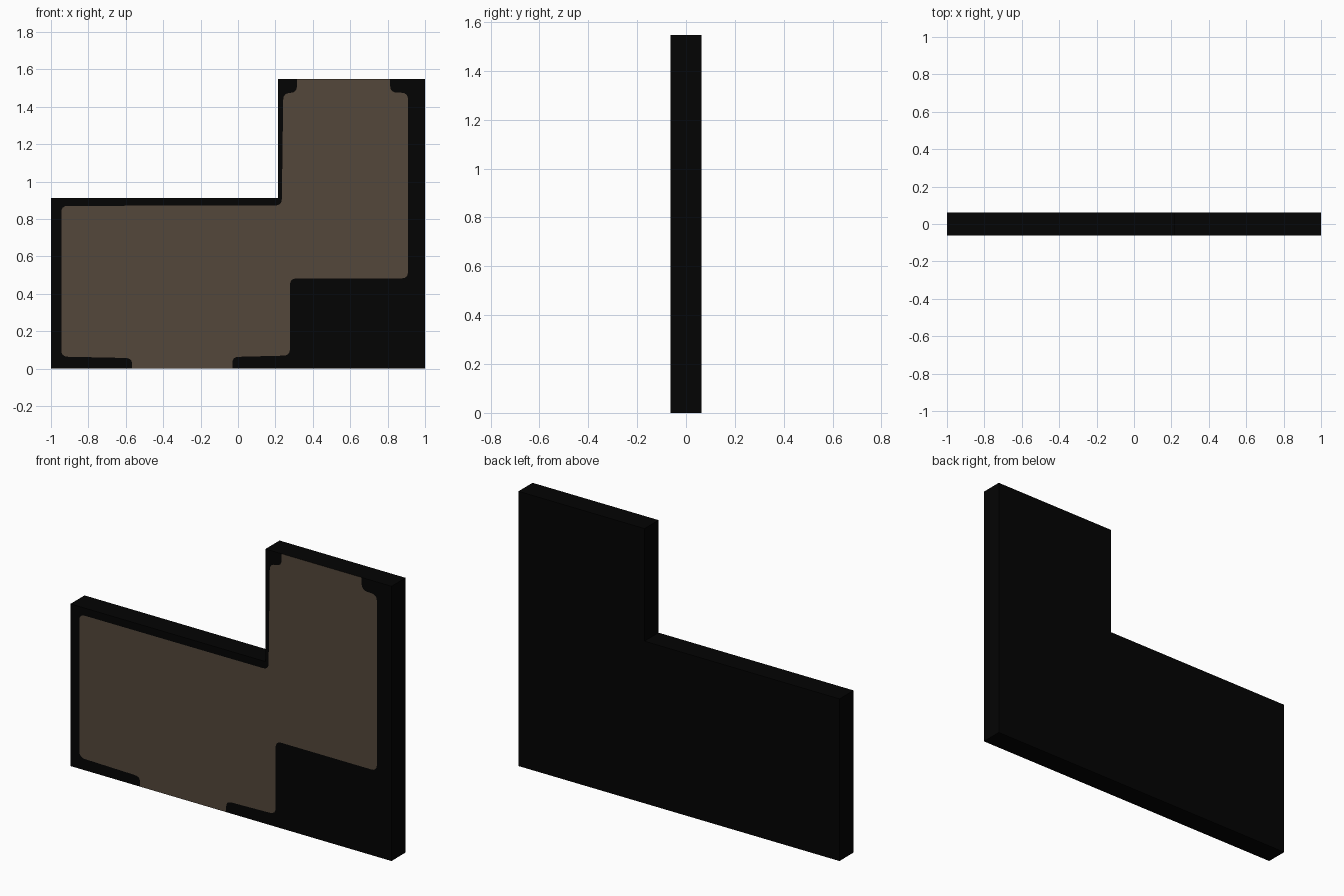
import bpy, bmesh
from mathutils import Vector

if "Cube" in bpy.data.objects:
    bpy.data.objects.remove(bpy.data.objects["Cube"])

HALF = 0.0625  # half the slab thickness
TOP = 1.547


def material(name, rgb):
    m = bpy.data.materials.new(name)
    m.diffuse_color = (*rgb, 1.0)
    m.use_nodes = True
    m.node_tree.nodes["Principled BSDF"].inputs["Base Color"].default_value = m.diffuse_color
    return m


def rounded(path, r=0.035, steps=4):
    """Round every inner corner of an open path."""
    pts = [Vector(p) for p in path]
    out = [pts[0]]
    for a, b, c in zip(pts, pts[1:], pts[2:]):
        p = b + (a - b).normalized() * min(r, (a - b).length * 0.48)
        q = b + (c - b).normalized() * min(r, (c - b).length * 0.48)
        for i in range(steps + 1):
            t = i / steps
            out.append(p * (1 - t) ** 2 + b * 2 * t * (1 - t) + q * t * t)
    return out + [pts[-1]]


# Edges of the brown panel, each running from the bottom to the top
left_edge = rounded([(-0.567, 0), (-0.567, 0.056), (-0.945, 0.064), (-0.945, 0.87),
                     (0.234, 0.872), (0.242, 1.472), (0.315, 1.476), (0.315, TOP)])
right_edge = rounded([(-0.03, 0), (-0.03, 0.062), (0.278, 0.07), (0.278, 0.482),
                      (0.909, 0.482), (0.909, 1.474), (0.815, 1.476), (0.812, TOP)])
# Corners of the stepped slab on either side of the panel
left_corners = [Vector(p) for p in [(0.215, TOP), (0.215, 0.913), (-1, 0.913), (-1, 0)]]
right_corners = [Vector(p) for p in [(1, 0), (1, TOP)]]

bm = bmesh.new()


def verts(points, y):
    return [bm.verts.new((p.x, y, p.y)) for p in points]


le, re_ = verts(left_edge, -HALF), verts(right_edge, -HALF)
lc, rc = verts(left_corners, -HALF), verts(right_corners, -HALF)

# Front: dark border on both sides, brown panel between
bm.faces.new(le + lc)
bm.faces.new(rc + re_[::-1])
panel = bm.faces.new(re_ + le[::-1])
panel.material_index = 1

# Back and rim
rim = [le[0], re_[0]] + rc + [re_[-1], le[-1]] + lc
back = [bm.verts.new((v.co.x, HALF, v.co.z)) for v in rim]
bm.faces.new(back[::-1])
n = len(rim)
for i in range(n):
    j = (i + 1) % n
    bm.faces.new((rim[j], rim[i], back[i], back[j]))

bm.normal_update()
bmesh.ops.triangulate(bm, faces=[f for f in bm.faces if len(f.verts) > 4])

mesh = bpy.data.meshes.new("stepped_panel")
bm.to_mesh(mesh)
bm.free()
mesh.materials.append(material("near black", (0.001, 0.001, 0.001)))
mesh.materials.append(material("dark brown", (0.088, 0.063, 0.043)))
slab = bpy.data.objects.new("stepped_panel", mesh)
bpy.context.collection.objects.link(slab)
